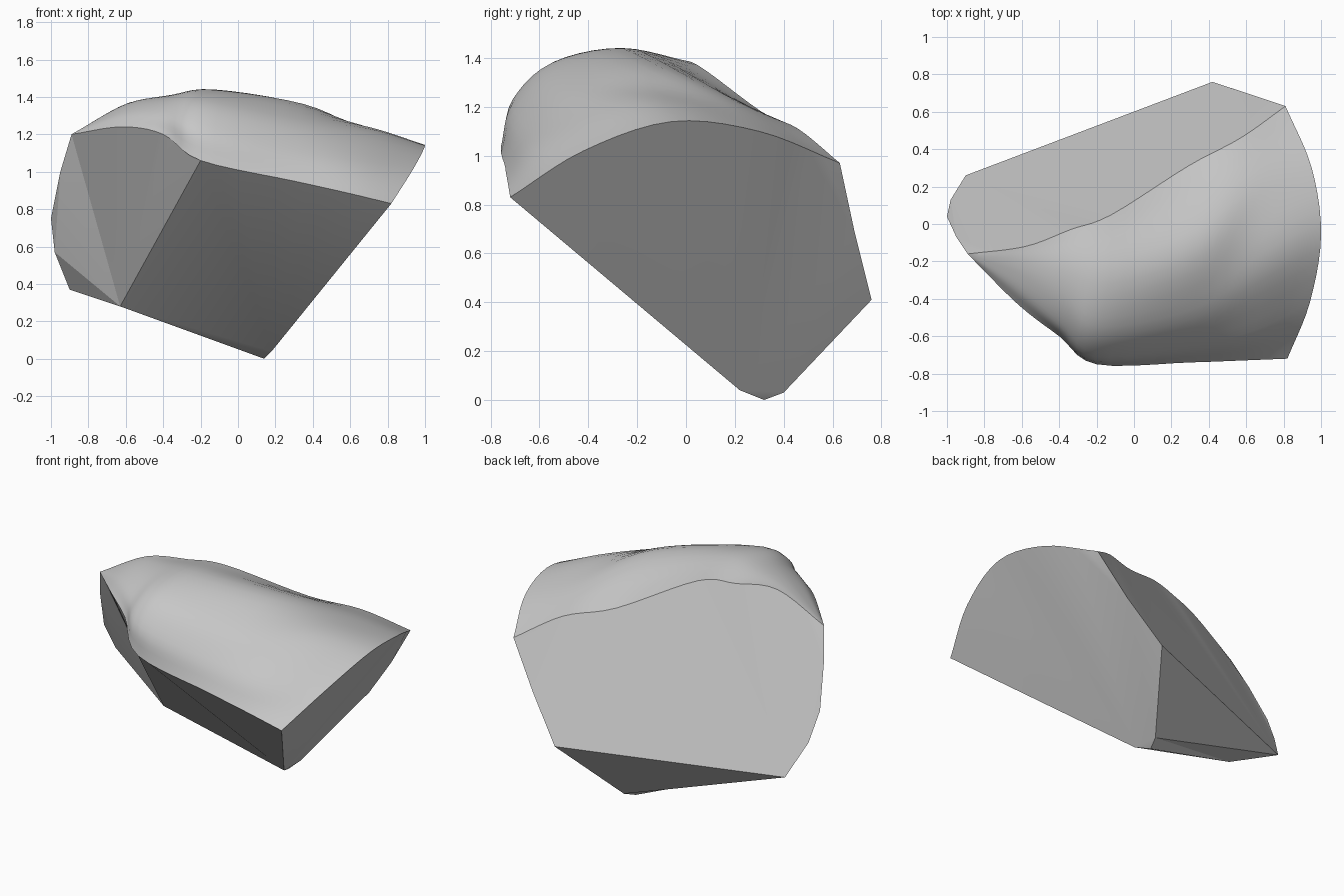
import bpy, bmesh, math
from mathutils import Vector

cube = bpy.data.objects.get("Cube")
if cube:
    bpy.data.objects.remove(cube, do_unlink=True)

STEPS = 5


def smooth_path(points):
    """Catmull-Rom curve through the points."""
    pts = [Vector(p) for p in points]
    pts = [2 * pts[0] - pts[1]] + pts + [2 * pts[-1] - pts[-2]]
    out = []
    for a, b, c, d in zip(pts, pts[1:], pts[2:], pts[3:]):
        for i in range(STEPS):
            t = i / STEPS
            out.append(0.5 * (2 * b + (c - a) * t + (2 * a - 5 * b + 4 * c - d) * t ** 2
                              + (3 * b - a - 3 * c + d) * t ** 3))
    return out + [pts[-2]]


bm = bmesh.new()
shared = {}


def add_face(points):
    """Face through the points, reusing vertices that already exist."""
    corners = []
    for p in points:
        key = tuple(round(c, 4) for c in p)
        if key not in shared:
            shared[key] = bm.verts.new(p)
        if shared[key] not in corners:
            corners.append(shared[key])
    if len(corners) > 2:
        bm.faces.new(corners)


# Rounded top: sections from the front edge to the back crease, left to right
sections = [
    [(-.89, -.16, 1.2)] * 5,
    [(-.62, -.43, 1.24), (-.62, -.36, 1.3), (-.61, -.27, 1.34), (-.6, -.19, 1.36), (-.58, -.12, 1.37)],
    [(-.4, -.6, 1.2), (-.4, -.54, 1.3), (-.38, -.4, 1.38), (-.36, -.22, 1.41), (-.34, -.03, 1.38)],
    [(-.2, -.75, 1.06), (-.21, -.71, 1.23), (-.18, -.55, 1.38), (-.13, -.26, 1.44), (-.12, .05, 1.37)],
    [(.3, -.74, .95), (.31, -.65, 1.11), (.33, -.45, 1.28), (.35, -.1, 1.36), (.29, .31, 1.18)],
    [(.57, -.73, .89), (.64, -.57, 1.06), (.7, -.22, 1.23), (.66, .15, 1.21), (.57, .46, 1.11)],
    [(.82, -.72, .83), (.94, -.42, 1.02), (1, -.06, 1.14), (.95, .3, 1.1), (.81, .63, .97)],
]
rows = [smooth_path(s) for s in sections]
dome = [smooth_path(column) for column in zip(*rows)]
for near, far in zip(dome, dome[1:]):
    for i in range(len(near) - 1):
        add_face([near[i], near[i + 1], far[i + 1], far[i]])

# Edges and corners of the broken sides
front_edge, crease = dome[0], dome[-1]
right_arc = [row[-1] for row in dome]
corner = 3 * STEPS
left_rim = [(-.95, -.07, 1), (-1, .04, .75), (-.98, .13, .57), (-.9, .26, .37)]
back_rim = [(.63, .69, .69), (.42, .76, .41)]
keel = [(.18, .22, .04), (.14, .32, 0), (.17, .4, .03)]
low_left = (-.63, .13, .28)

# Flat broken sides: left, front, right, back and underside
add_face(front_edge[:corner + 1] + [low_left] + left_rim[::-1])
add_face(front_edge[corner:] + [keel[0], low_left])
add_face(right_arc + back_rim + keel[::-1])
add_face(crease + back_rim + left_rim[::-1])
add_face(keel + [back_rim[-1], left_rim[-1], low_left])

bmesh.ops.triangulate(bm, faces=[f for f in bm.faces if len(f.verts) > 4])
bmesh.ops.recalc_face_normals(bm, faces=bm.faces[:])
mesh = bpy.data.meshes.new("stone_chunk")
bm.to_mesh(mesh)
bm.free()

# Plain grey stone
stone = bpy.data.materials.new("grey_stone")
stone.use_nodes = True
grey = (0.57, 0.57, 0.57, 1)
stone.diffuse_color = grey
stone.node_tree.nodes["Principled BSDF"].inputs["Base Color"].default_value = grey
mesh.materials.append(stone)

chunk = bpy.data.objects.new("stone_chunk", mesh)
bpy.context.collection.objects.link(chunk)
bpy.ops.object.select_all(action='DESELECT')
chunk.select_set(True)
bpy.context.view_layer.objects.active = chunk
bpy.ops.object.shade_smooth_by_angle(angle=math.radians(20))
